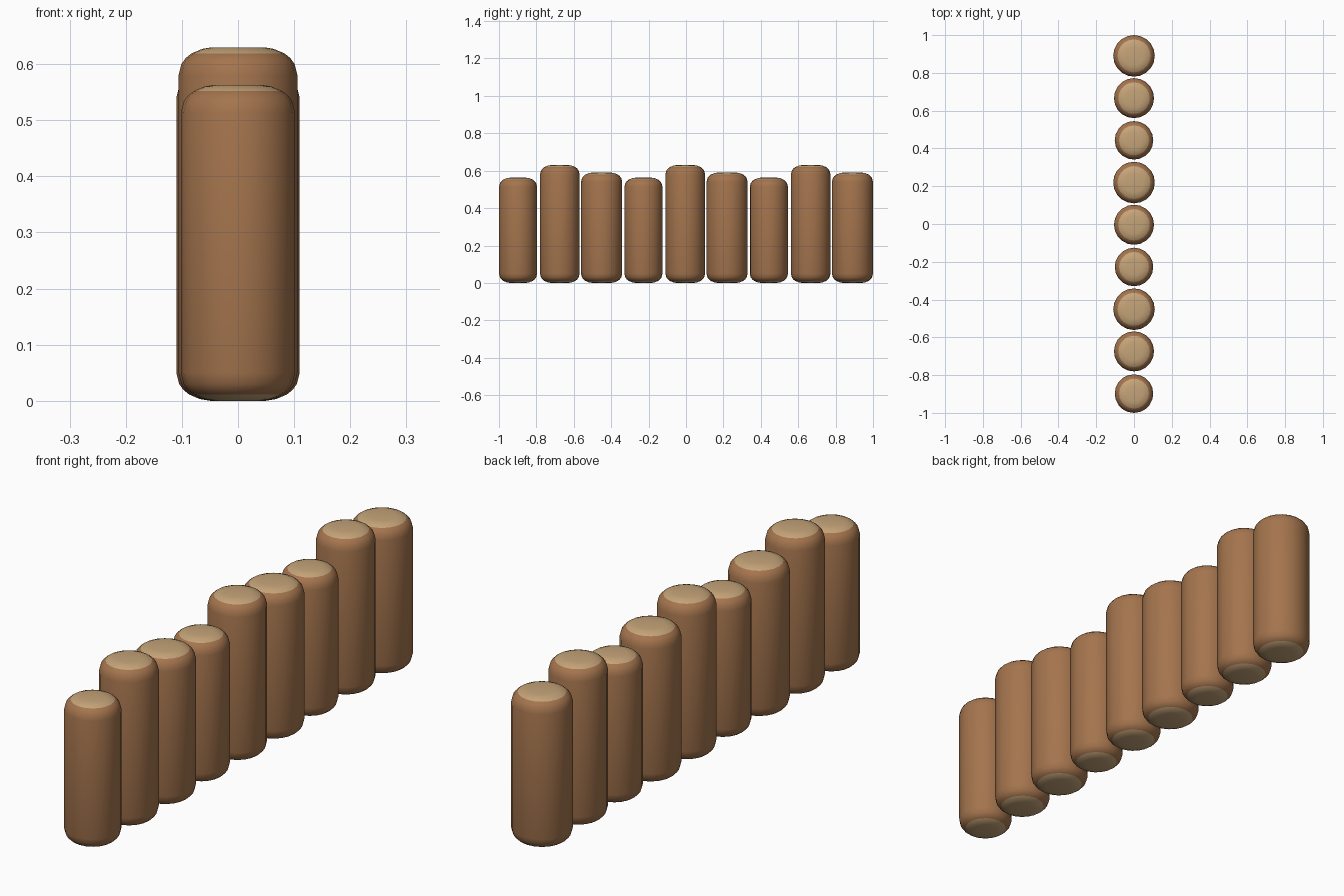
import bpy, bmesh, math

if "Cube" in bpy.data.objects:
    bpy.data.objects.remove(bpy.data.objects["Cube"])


def material(name, rgb):
    m = bpy.data.materials.new(name)
    m.diffuse_color = (*rgb, 1)
    m.use_nodes = True
    m.node_tree.nodes["Principled BSDF"].inputs["Base Color"].default_value = m.diffuse_color
    return m


bark = material("brown bark", (0.37, 0.175, 0.075))
cut_wood = material("pale cut wood", (0.56, 0.37, 0.19))

SIDES = 20
# shoulder profile: (inset from the log radius, distance from the end)
SHOULDER = [(0.0, 0.05), (0.005, 0.03), (0.013, 0.019), (0.023, 0.011), (0.042, 0.003), (0.06, 0.0)]


def log(name, y, radius, height):
    """Upright log with rounded shoulders and pale cut ends."""
    profile = [(radius - i, d) for i, d in reversed(SHOULDER)]
    profile += [(radius - i, height - d) for i, d in SHOULDER]
    bm = bmesh.new()
    rings = []
    for r, z in profile:
        rings.append([bm.verts.new((r * math.cos(a), r * math.sin(a), z))
                      for a in (2 * math.pi * k / SIDES for k in range(SIDES))])
    for low, high in zip(rings, rings[1:]):
        for k in range(SIDES):
            n = (k + 1) % SIDES
            bm.faces.new((low[k], low[n], high[n], high[k]))
    bm.faces.new(rings[0][::-1])
    bm.faces.new(rings[-1])
    # faces within the end caps show cut wood
    for f in bm.faces:
        f.smooth = True
        z = f.calc_center_median().z
        f.material_index = int(min(z, height - z) < 0.011)
    mesh = bpy.data.meshes.new(name)
    bm.to_mesh(mesh)
    bm.free()
    mesh.materials.append(bark)
    mesh.materials.append(cut_wood)
    ob = bpy.data.objects.new(name, mesh)
    ob.location.y = y
    bpy.context.collection.objects.link(ob)


# row of nine logs, three sizes repeating
SIZES = [(0.102, 0.563), (0.106, 0.63), (0.11, 0.59)]
for i in range(9):
    log(f"log_{i + 1}", -0.898 + 0.2235 * i, *SIZES[i % 3])
